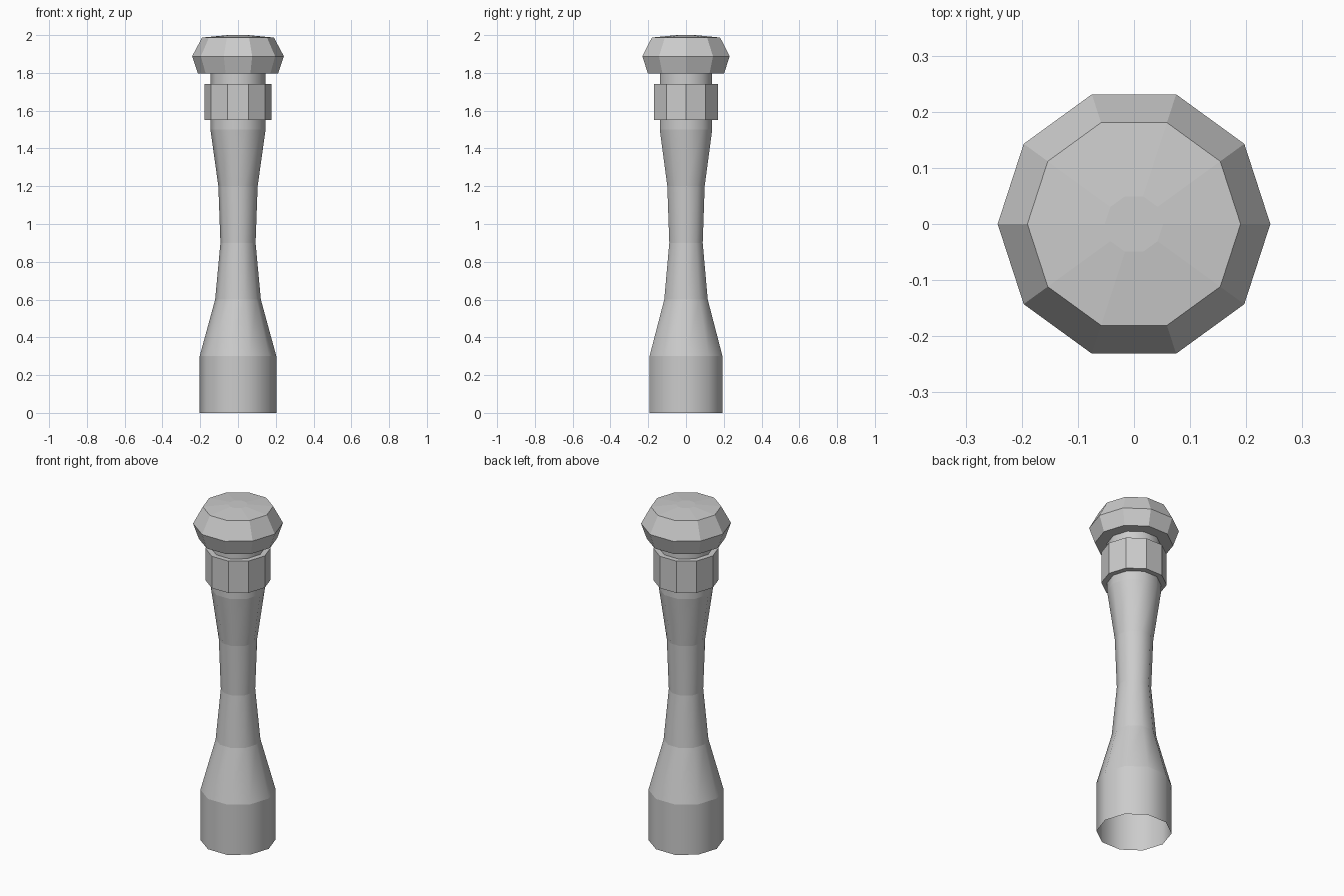
import bpy, bmesh
from math import cos, sin, tau

if "Cube" in bpy.data.objects:
    bpy.data.objects.remove(bpy.data.objects["Cube"])

SIDES = 10


def lathe(name, profile, smooth=False, cap_bottom=False, cap_top=False, closed=False):
    """Revolve (radius, height) points into a ten-sided part."""
    bm = bmesh.new()
    rings = [[bm.verts.new((r * cos(tau * i / SIDES), r * sin(tau * i / SIDES), z))
              for i in range(SIDES)] for r, z in profile]
    pairs = list(zip(rings, rings[1:]))
    if closed:
        pairs.append((rings[-1], rings[0]))
    for low, high in pairs:
        for i in range(SIDES):
            j = (i + 1) % SIDES
            bm.faces.new((low[i], low[j], high[j], high[i])).smooth = smooth
    if cap_bottom:
        bm.faces.new(rings[0][::-1])
    if cap_top:
        bm.faces.new(rings[-1])
    # Smooth around the part, crisp between its height bands
    for e in bm.edges:
        if abs(e.verts[0].co.z - e.verts[1].co.z) < 1e-5:
            e.smooth = False
    mesh = bpy.data.meshes.new(name)
    bm.to_mesh(mesh)
    bm.free()
    obj = bpy.data.objects.new(name, mesh)
    bpy.context.collection.objects.link(obj)
    return obj


# Hollow waisted shaft, open at the foot
lathe("shaft", [(0.203, 0), (0.203, 0.3), (0.121, 0.6), (0.093, 0.9),
                (0.104, 1.2), (0.146, 1.5), (0.146, 1.8)], smooth=True)

# Faceted collar ring around the neck
lathe("collar", [(0.145, 1.55), (0.177, 1.55), (0.177, 1.74), (0.145, 1.74)], closed=True)

# Faceted knob with a slightly domed top
lathe("knob", [(0.212, 1.797), (0.243, 1.888), (0.19, 1.987), (0.052, 2.0)],
      cap_bottom=True, cap_top=True)
